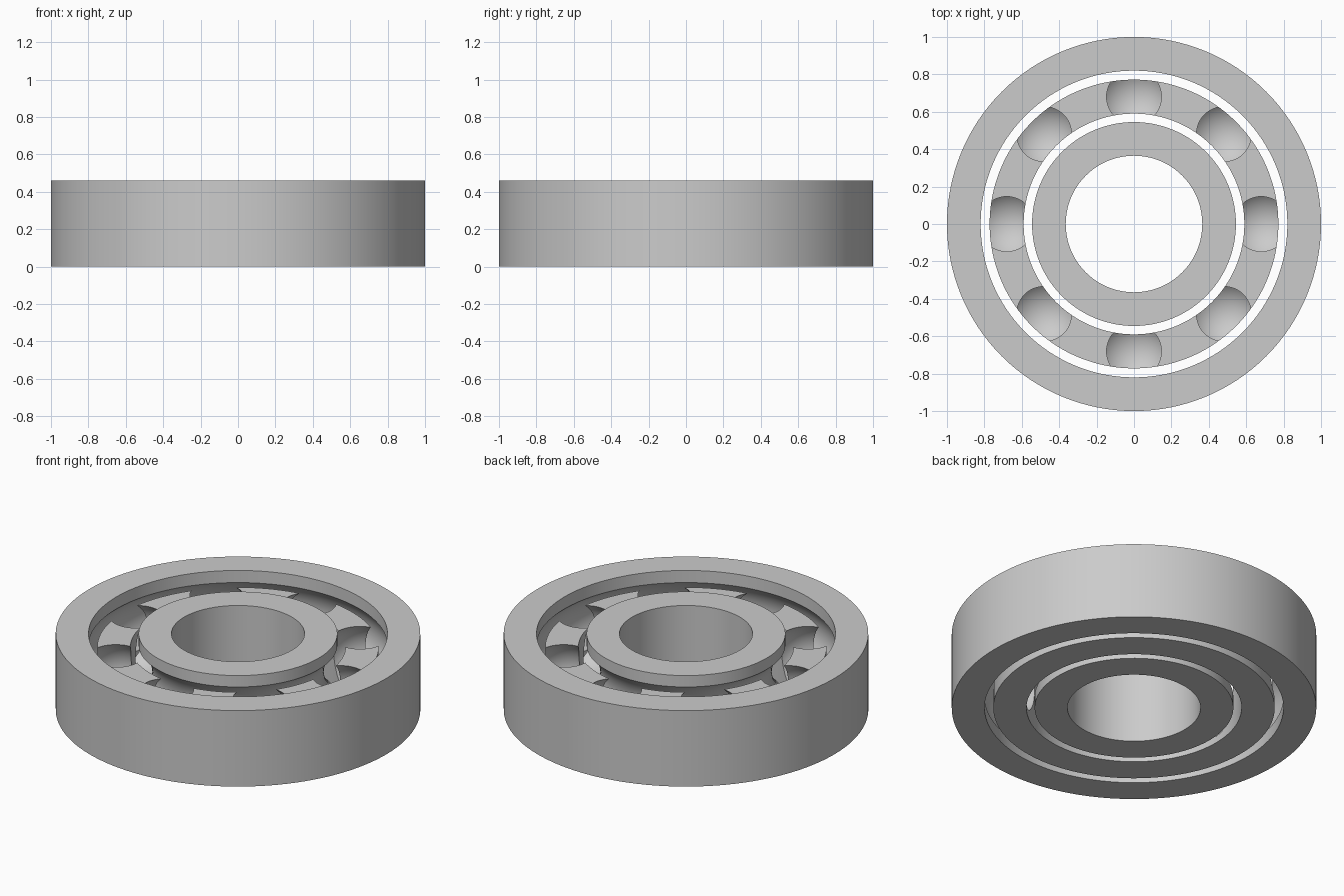
import bpy, bmesh
from math import pi, sin, cos, asin, radians
from mathutils import Matrix, Vector

cube = bpy.data.objects.get("Cube")
if cube:
    bpy.data.objects.remove(cube, do_unlink=True)

HEIGHT, MID = 0.46, 0.23      # ring height and ball plane
PITCH, BALL = 0.68, 0.21      # ball circle radius and ball radius
SEGMENTS, POCKETS = 128, 8

steel = bpy.data.materials.new("grey_steel")
steel.use_nodes = True
grey = (0.6, 0.6, 0.6, 1)
steel.diffuse_color = grey
steel.node_tree.nodes["Principled BSDF"].inputs["Base Color"].default_value = grey


def add_object(name, bm):
    bmesh.ops.recalc_face_normals(bm, faces=bm.faces)
    mesh = bpy.data.meshes.new(name)
    bm.to_mesh(mesh)
    bm.free()
    mesh.materials.append(steel)
    obj = bpy.data.objects.new(name, mesh)
    bpy.context.collection.objects.link(obj)
    return obj


def lathe(name, profile):
    """Revolve a closed (radius, height) profile around z."""
    bm = bmesh.new()
    verts = [bm.verts.new((r, 0, z)) for r, z in profile]
    edges = [bm.edges.new((verts[i - 1], verts[i])) for i in range(len(verts))]
    bmesh.ops.spin(bm, geom=verts + edges, cent=(0, 0, 0), axis=(0, 0, 1),
                   angle=2 * pi, steps=SEGMENTS, use_merge=True)
    bmesh.ops.remove_doubles(bm, verts=bm.verts, dist=1e-5)
    return add_object(name, bm)


def smooth(obj):
    bpy.ops.object.select_all(action="DESELECT")
    obj.select_set(True)
    bpy.context.view_layer.objects.active = obj
    bpy.ops.object.shade_smooth_by_angle(angle=radians(30))


def race(name, plain, grooved):
    """Ring with one plain wall and one wall holding the round ball groove."""
    side = 1 if grooved > PITCH else -1
    half = pi / 2 - asin(abs(grooved - PITCH) / BALL)
    steps = 16
    angles = [half * (1 - 2 * i / steps) for i in range(steps + 1)]
    groove = [(PITCH + side * BALL * cos(a), MID + BALL * sin(a)) for a in angles]
    profile = [(plain, 0), (plain, HEIGHT), (grooved, HEIGHT)] + groove + [(grooved, 0)]
    smooth(lathe(name, profile))


# Inner and outer races
race("outer_race", 1.0, 0.82)
race("inner_race", 0.365, 0.545)

# Cage, closed below and open above
cage = lathe("cage", [(0.59, 0), (0.59, 0.38), (0.772, 0.38), (0.772, 0)])

# Round ball pockets cut from the cage
bm = bmesh.new()
for i in range(POCKETS):
    a = 2 * pi * i / POCKETS
    place = Matrix.Translation(Vector((PITCH * cos(a), PITCH * sin(a), MID)))
    bmesh.ops.create_uvsphere(bm, u_segments=48, v_segments=24, radius=BALL, matrix=place)
cutter = add_object("pocket_cutter", bm)
cut = cage.modifiers.new("pockets", "BOOLEAN")
cut.operation = "DIFFERENCE"
cut.solver = "EXACT"
cut.object = cutter

# Apply the cut before shading, then drop the cutter
bpy.context.view_layer.objects.active = cage
bpy.ops.object.modifier_apply(modifier=cut.name)
bpy.data.objects.remove(cutter, do_unlink=True)
smooth(cage)
